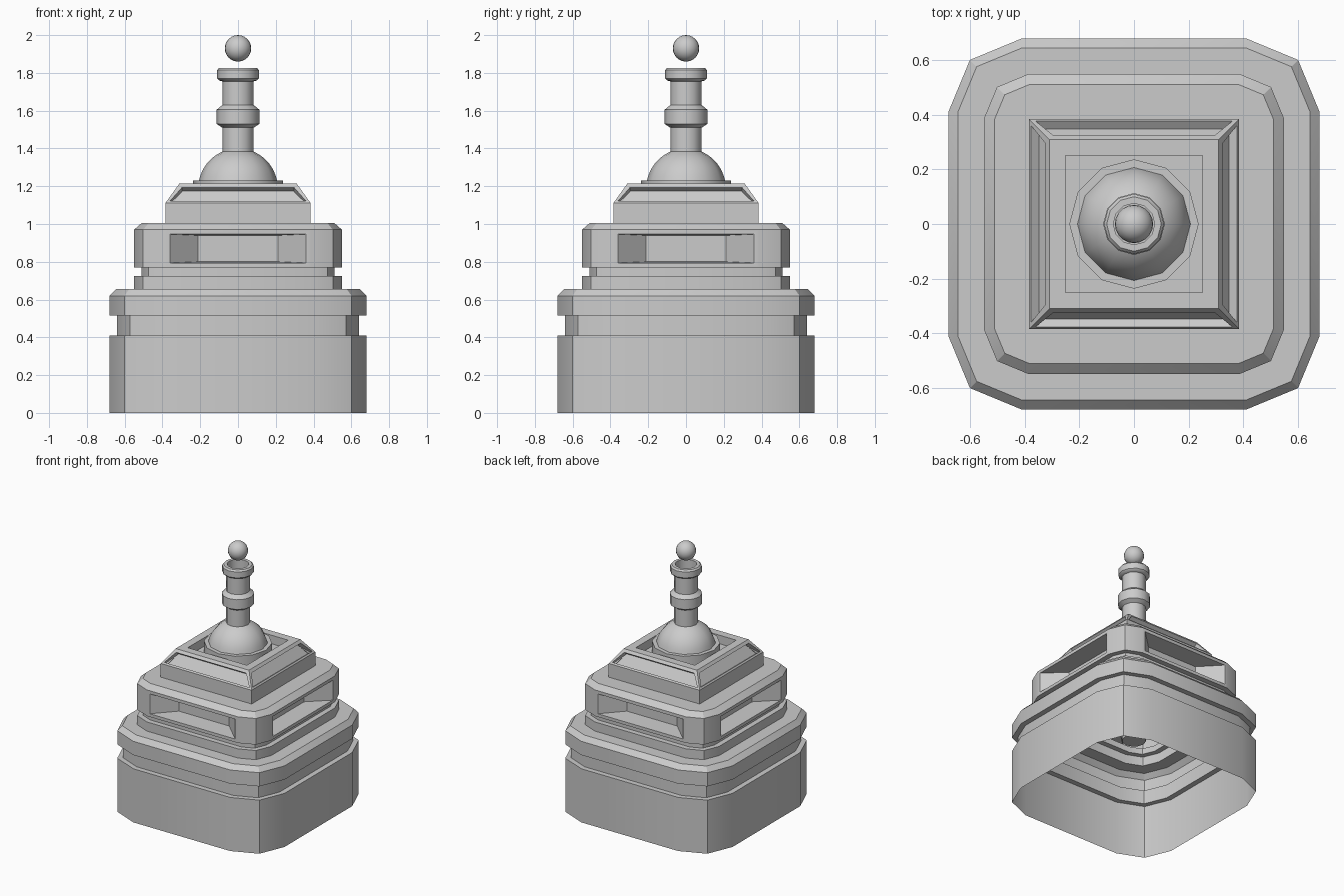
import bpy, bmesh
from math import pi, sin, cos, radians
from mathutils import Vector

if "Cube" in bpy.data.objects:
    bpy.data.objects.remove(bpy.data.objects["Cube"])


def finish(name, bm, angle):
    me = bpy.data.meshes.new(name)
    bm.to_mesh(me)
    bm.free()
    ob = bpy.data.objects.new(name, me)
    bpy.context.collection.objects.link(ob)
    bpy.ops.object.select_all(action='DESELECT')
    bpy.context.view_layer.objects.active = ob
    ob.select_set(True)
    bpy.ops.object.shade_smooth_by_angle(angle=radians(angle))
    return ob


def loft(bm, rings):
    loops = [[bm.verts.new(p) for p in ring] for ring in rings]
    n = len(loops[0])
    for a, b in zip(loops, loops[1:]):
        for i in range(n):
            j = (i + 1) % n
            bm.faces.new((a[i], a[j], b[j], b[i]))
    return loops


def footprint(half, straight, z):
    # square with two-segment rounded corners; straight == half gives a plain square
    r = half - straight
    pts = []
    for k in range(4):
        cx, cy = [(1, 1), (-1, 1), (-1, -1), (1, -1)][k]
        for s in range(3):
            a = k * pi / 2 + s * pi / 4
            pts.append((cx * straight + r * cos(a), cy * straight + r * sin(a), z))
    return pts


def lathe(name, profile, sides, cap_bottom=False, cap_top=False):
    bm = bmesh.new()
    loops = loft(bm, [[(r * cos(2 * pi * i / sides), r * sin(2 * pi * i / sides), z)
                       for i in range(sides)] for r, z in profile])
    if cap_bottom:
        bm.faces.new(loops[0][::-1])
    if cap_top:
        bm.faces.new(loops[-1])
    return finish(name, bm, 35)


# Stepped body: hollow shell, open underneath, ending in a square pit on top
lower = [(.68, 0), (.68, .41), (.64, .41), (.64, .515), (.68, .515), (.68, .62), (.645, .655)]
middle = [(.55, .655), (.55, .725), (.51, .725), (.51, .77), (.55, .77), (.55, .97), (.51, 1.005)]
upper = [(.385, 1.005), (.385, 1.11), (.31, 1.215), (.25, 1.215), (.25, 1.15)]
rings = [footprint(h, .41, z) for h, z in lower]
rings += [footprint(h, .385, z) for h, z in middle]
rings += [footprint(h, h, z) for h, z in upper]
bm = bmesh.new()
loops = loft(bm, rings)
bm.faces.new(loops[-1])
bmesh.ops.remove_doubles(bm, verts=bm.verts[:], dist=1e-4)
bm.normal_update()


def side_faces(z):
    found = []
    for f in bm.faces:
        c = f.calc_center_median()
        if abs(c.z - z) < .012 and min(abs(c.x), abs(c.y)) < .01 and f.calc_area() > .05:
            found.append(f)
    return found


# Deep splayed openings in the middle tier
openings = side_faces(.87)
bmesh.ops.inset_individual(bm, faces=openings, thickness=.034, depth=0)
bmesh.ops.inset_individual(bm, faces=openings, thickness=.009, depth=-.14)
for f in openings:
    axis = 0 if abs(f.normal.y) > .5 else 1
    for v in f.verts:
        v.co[axis] *= .6

# Slots in the sloping roof
slots = side_faces(1.1625)
bmesh.ops.inset_individual(bm, faces=slots, thickness=.029, depth=0)
bmesh.ops.inset_individual(bm, faces=slots, thickness=.001, depth=-.035)
finish("stepped_body", bm, 30)

# Dome with its collar
dome = [(.237, 1.15), (.237, 1.23), (.207, 1.23)]
for i in range(1, 9):
    a = radians(11 + i * 6.7)
    dome.append((.21 * cos(a), 1.19 + .21 * sin(a)))
dome.append((.08, 1.385))
lathe("dome", dome, 12)

# Mast with two collars and a hollow tip
lathe("mast", [(.083, .45), (.083, 1.51), (.113, 1.53), (.113, 1.605), (.083, 1.63),
               (.083, 1.755), (.1, 1.76), (.11, 1.77), (.11, 1.815), (.1, 1.827),
               (.076, 1.827), (.076, 1.75)], 12, True, True)

# Ball floating above the mast
bm = bmesh.new()
bmesh.ops.create_uvsphere(bm, u_segments=20, v_segments=12, radius=.07)
bmesh.ops.translate(bm, verts=bm.verts[:], vec=Vector((0, 0, 1.93)))
finish("ball", bm, 40)
